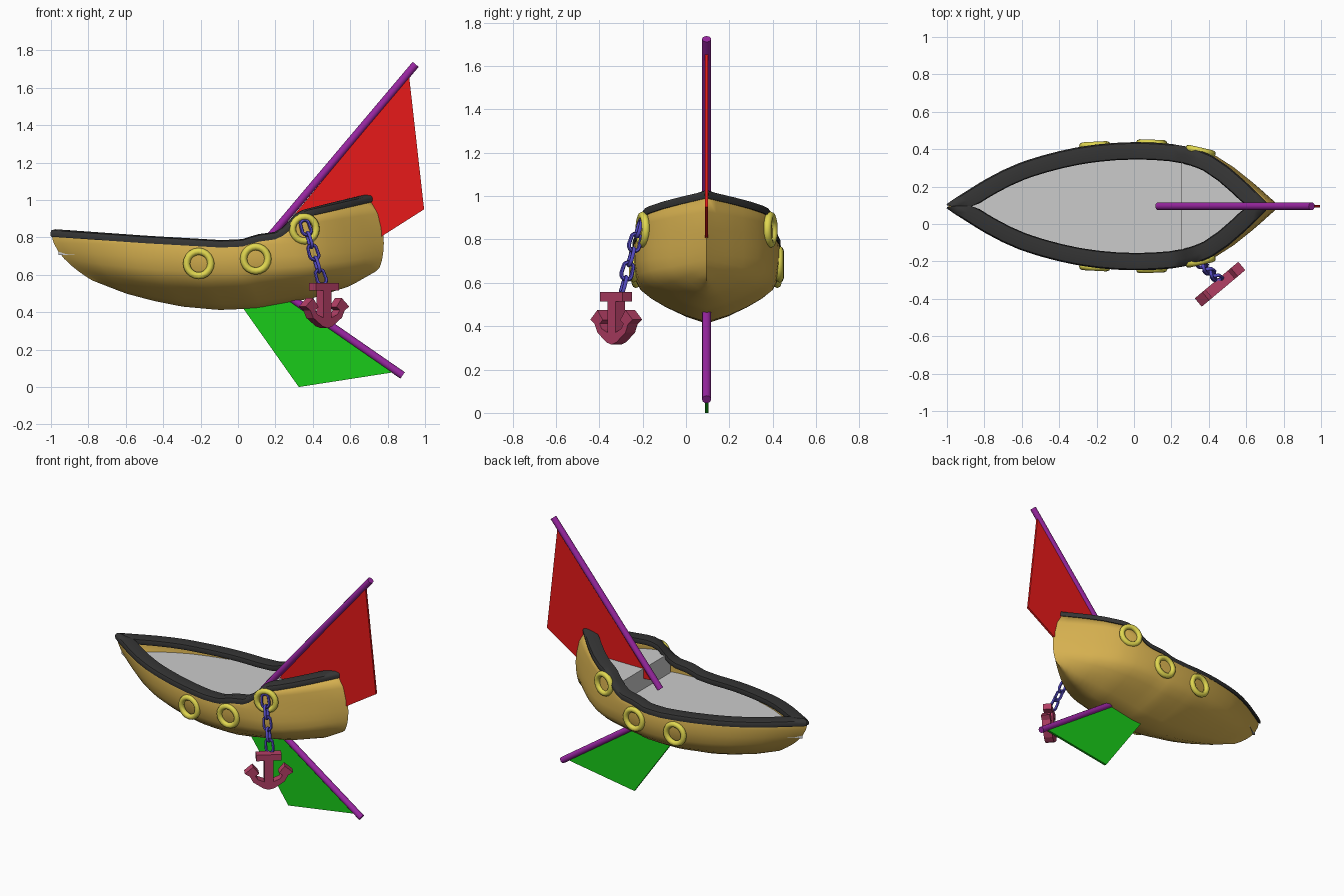
import bpy, bmesh, math
from mathutils import Vector, Matrix

if "Cube" in bpy.data.objects:
    bpy.data.objects.remove(bpy.data.objects["Cube"])

CY = 0.095  # centre line of the boat


def mat(name, c):
    m = bpy.data.materials.new(name)
    m.diffuse_color = (*c, 1)
    m.use_nodes = True
    m.node_tree.nodes["Principled BSDF"].inputs["Base Color"].default_value = m.diffuse_color
    return m


GOLD = mat("gold", (0.68, 0.44, 0.08))
DARK = mat("dark", (0.035, 0.035, 0.035))
YELLOW = mat("yellow", (0.75, 0.68, 0.08))
PURPLE = mat("purple", (0.32, 0.02, 0.36))
RED = mat("red", (0.8, 0.01, 0.01))
GREEN = mat("green", (0.01, 0.6, 0.01))
BLUE = mat("blue", (0.09, 0.07, 0.55))
CRIMSON = mat("crimson", (0.45, 0.05, 0.13))


def make(name, verts, faces, material=None, smooth=None):
    me = bpy.data.meshes.new(name)
    me.from_pydata([tuple(v) for v in verts], [], faces)
    bm = bmesh.new()
    bm.from_mesh(me)
    bmesh.ops.remove_doubles(bm, verts=bm.verts, dist=1e-4)
    bmesh.ops.dissolve_degenerate(bm, edges=bm.edges, dist=1e-5)
    bmesh.ops.recalc_face_normals(bm, faces=bm.faces)
    bm.to_mesh(me)
    bm.free()
    ob = bpy.data.objects.new(name, me)
    bpy.context.collection.objects.link(ob)
    if material:
        me.materials.append(material)
    if smooth:
        bpy.ops.object.select_all(action='DESELECT')
        ob.select_set(True)
        bpy.context.view_layer.objects.active = ob
        bpy.ops.object.shade_smooth_by_angle(angle=math.radians(smooth))
    return ob


def grid_faces(n, m, closed=False):
    return [(i * m + j, i * m + (j + 1) % m, (i + 1) * m + (j + 1) % m, (i + 1) * m + j)
            for i in range(n - 1) for j in range(m if closed else m - 1)]


def lerp_table(t, x):
    for (a, p), (b, q) in zip(t, t[1:]):
        if x <= b:
            return p + (q - p) * max(0, (x - a) / (b - a))
    return t[-1][1]


def prism(name, outline, depth, material, matrix):
    n = len(outline)
    vs = [matrix @ Vector((x, s * depth / 2, z)) for s in (-1, 1) for x, z in outline]
    fs = [tuple(range(n)), tuple(range(n, 2 * n))]
    fs += [(i, (i + 1) % n, n + (i + 1) % n, n + i) for i in range(n)]
    return make(name, vs, fs, material)


# Hull lines: rim height, keel height, half width, and section shape
RIM = [(-1, .84), (-.5, .805), (-.1, .782), (.02, .785), (.1, .812), (.22, .828),
       (.28, .88), (.34, .94), (.45, .965), (.71, 1.025)]
KEEL = [(-.78, .57), (-.6, .5), (-.45, .46), (-.3, .43), (-.1, .412), (.1, .42),
        (.4, .475), (.6, .54), (.74, .62)]
WIDTH = [(-1, 0), (-.9, .065), (-.8, .13), (-.7, .185), (-.6, .23), (-.5, .263), (-.4, .29),
         (-.3, .312), (-.2, .327), (-.1, .336), (0, .34), (.1, .338), (.2, .33), (.3, .312),
         (.4, .275), (.5, .205), (.6, .115), (.71, 0)]
SECTION = [(0, 0), (.3, .09), (.55, .2), (.76, .32), (.9, .43), (.97, .56), (1, .75), (1, .95)]
N = 41


def column(i):
    u = i / (N - 1)
    xr, xk = -.995 + 1.705 * u, -.78 + 1.52 * u
    zr, zk, w = lerp_table(RIM, xr) - .02, lerp_table(KEEL, xk), lerp_table(WIDTH, xr)
    if i == 0:
        w = 0
    low = min(zr, .78)
    levels = [(g, zk + f * (low - zk)) for g, f in SECTION]
    z0 = levels[-1][1]
    levels += [(.995, z0 + (zr - z0) * .33), (.985, z0 + (zr - z0) * .67), (.97, zr)]
    pts = []
    for g, z in levels:
        f = min(1, max(0, (z - zk) / (zr - zk)))
        x = xk + (xr - xk) * (1 - (1 - f) ** 1.9)
        x += .06 * u ** 8 * max(0, math.sin(math.pi * f)) ** .6
        pts.append(Vector((x, w * g, z)))
    return pts


cols = [column(i) for i in range(N)]

# Hull shell
verts = []
for c in cols:
    verts += [(p.x, CY - p.y, p.z) for p in reversed(c)] + [(p.x, CY + p.y, p.z) for p in c[1:]]
hull = make("hull", verts, grid_faces(N, 2 * len(cols[0]) - 1), GOLD, 50)
sol = hull.modifiers.new("thickness", 'SOLIDIFY')
sol.thickness, sol.offset = .02, -1

# Dark rim cap, one swept strip per side
for side, name in ((-1, "rim_right"), (1, "rim_left")):
    vs = []
    for i in range(N):
        a, b = cols[max(0, i - 1)][-1], cols[min(N - 1, i + 1)][-1]
        t = Vector((b.x - a.x, b.y - a.y)).normalized()
        nrm = Vector((t.y, -t.x))
        p = Vector((cols[i][-1].x, cols[i][-1].y))
        z = lerp_table(RIM, p.x)
        for off, dz in ((-.01, -.036), (-.013, -.016), (-.006, -.002), (.03, .004),
                        (.075, -.002), (.08, -.02), (.075, -.036)):
            q = p + nrm * off
            vs.append((q.x, CY + side * max(0, q.y), z + dz))
    make(name, vs, grid_faces(N, 7, True), DARK, 50)


# Decks: slices through the hull at a height
def deck(name, z, x0, x1, depth):
    half = []
    for c in cols:
        for a, b in zip(c, c[1:]):
            if a.z <= z < b.z:
                p = a.lerp(b, (z - a.z) / (b.z - a.z))
                if x0 <= p.x <= x1:
                    half.append((p.x, max(0, p.y - .008)))
                break
    if x0 > -1:
        half.insert(0, (x0, half[0][1]))
    outline = [(x, -y) for x, y in half] + [(x, y) for x, y in reversed(half)]
    # lay the outline flat: local (x, depth, z) -> world (x, y, z)
    m = Matrix.Translation((0, CY, z - depth / 2)) @ Matrix.Rotation(math.pi / 2, 4, 'X')
    prism(name, outline, depth, None, m)


deck("main_deck", .725, -1, .7, .02)
deck("rear_deck", .865, .255, .7, .14)


# Poles and flat sails
def pole(name, a, b, r=.021, n=12):
    a, b = Vector(a), Vector(b)
    q = (b - a).to_track_quat('Z', 'Y')
    vs = [p + q @ Vector((r * math.cos(k * math.tau / n), r * math.sin(k * math.tau / n), 0))
          for p in (a, b) for k in range(n)]
    make(name, vs, grid_faces(2, n, True) + [tuple(range(n)), tuple(range(n, 2 * n))], PURPLE, 40)


pole("mast", (.13, CY, .755), (.95, CY, 1.725))
pole("rudder_pole", (.29, CY, .47), (.88, CY, .062))
flat = Matrix.Translation((0, CY, 0))
prism("sail", [(.915, 1.66), (.995, .95), (.72, .775), (.2, .8)], .014, RED, flat)
prism("rudder_fin", [(0, .46), (.325, 0), (.84, .08), (.28, .475)], .016, GREEN, flat)


# Rings: life buoys and chain links share one stretched torus
def ring(name, major, minor, stretch, matrix, material, n=20, m=8):
    vs = []
    for i in range(n):
        a = i * math.tau / n
        d = Vector((math.cos(a), 0, math.sin(a)))
        shift = Vector((0, 0, stretch if d.z >= 0 else -stretch))
        for j in range(m):
            b = j * math.tau / m
            vs.append(matrix @ (d * (major + minor * math.cos(b)) + shift
                                + Vector((0, minor * math.sin(b), 0))))
    fs = [(i * m + j, i * m + (j + 1) % m, (i + 1) % n * m + (j + 1) % m, (i + 1) % n * m + j)
          for i in range(n) for j in range(m)]
    make(name, vs, fs, material, 60)


for k, (x, z, off, ang) in enumerate([(-.21, .66, .326, -3), (.095, .685, .337, 2),
                                      (.355, .845, .295, 13)]):
    for s, side in ((-1, "right"), (1, "left")):
        m = Matrix.Translation((x, CY + s * off, z)) @ Matrix.Rotation(-s * math.radians(ang), 4, 'Z')
        ring(f"life_ring_{side}_{k + 1}", .065, .019, 0, m, YELLOW)

# Anchor chain
top, bottom = Vector((.362, -.218, .852)), Vector((.443, -.288, .588))
turn = (bottom - top).to_track_quat('Z', 'Y').to_matrix().to_4x4()
for k in range(5):
    m = Matrix.Translation(top.lerp(bottom, k / 4)) @ turn
    m = m @ Matrix.Rotation(math.radians(35 + 90 * k), 4, 'Z')
    ring(f"chain_link_{k + 1}", .025, .0095, .017, m, BLUE, 14, 6)

# Anchor
half = [(.035, .325), (.1, .37), (.12, .41), (.152, .43), (.1, .475), (.062, .428), (.085, .412),
        (.07, .388), (.028, .37), (.028, .515), (.08, .515), (.08, .557)]
outline = [(0, .315)] + half + [(-x, z) for x, z in reversed(half)]
prism("anchor", outline, .058, CRIMSON,
      Matrix.Translation((.46, -.322, 0)) @ Matrix.Rotation(math.radians(40), 4, 'Z'))
